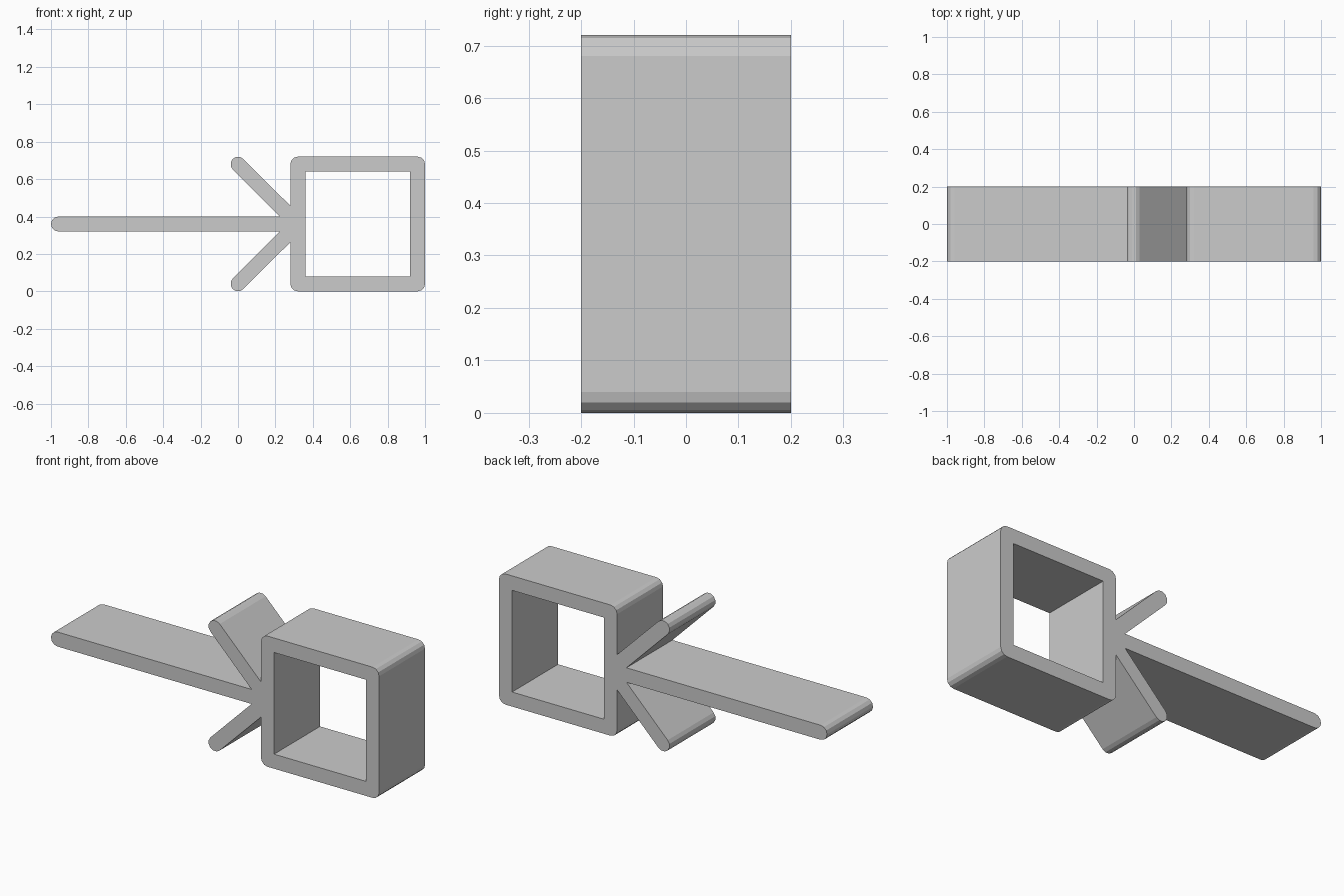
import bpy
import bmesh
from math import cos, sin, radians

old = bpy.data.objects.get("Cube")
if old:
    bpy.data.objects.remove(old, do_unlink=True)

R = 0.04          # half of the wall thickness, also the rounding radius
MID = 0.36        # height of the symmetry line
DEPTH = 0.4


def arc(cx, cz, start, end):
    """Rounded end or corner in 30 degree steps, running clockwise."""
    n = round((start - end) / 30)
    angles = [radians(start + (end - start) * i / n) for i in range(n + 1)]
    return [(cx + R * cos(a), cz + R * sin(a)) for a in angles]


# Upper half of the outline: long arm, slanted fin, square frame
upper = arc(-0.96, MID, 180, 90)
upper += [(0.223, MID + R)]
upper += arc(0, 0.68, 225, 45)
upper += [(0.28, 0.457)]
upper += arc(0.32, 0.68, 180, 90)
upper += arc(0.96, 0.68, 90, 0)

# Lower half mirrors the upper one; the arm tip is shared
lower = [(x, 2 * MID - z) for x, z in reversed(upper[1:])]
window = [(0.36, 0.08), (0.92, 0.08), (0.92, 0.64), (0.36, 0.64)]

# Fill the outline around the window and extrude it through the depth
bm = bmesh.new()
edges = []
for loop in (upper + lower, window):
    verts = [bm.verts.new((x, -DEPTH / 2, z)) for x, z in loop]
    edges += [bm.edges.new((v, verts[i - 1])) for i, v in enumerate(verts)]
bmesh.ops.triangle_fill(bm, edges=edges, use_beauty=True, normal=(0, -1, 0))
result = bmesh.ops.extrude_face_region(bm, geom=bm.faces[:], use_keep_orig=True)
moved = [g for g in result["geom"] if isinstance(g, bmesh.types.BMVert)]
bmesh.ops.translate(bm, verts=moved, vec=(0, DEPTH, 0))
bmesh.ops.recalc_face_normals(bm, faces=bm.faces[:])

mesh = bpy.data.meshes.new("frame_with_arm_and_fins")
bm.to_mesh(mesh)
bm.free()
body = bpy.data.objects.new("frame_with_arm_and_fins", mesh)
bpy.context.collection.objects.link(body)

# Plain grey
grey = bpy.data.materials.new("light_grey")
grey.use_nodes = True
colour = (0.6, 0.6, 0.6, 1)
grey.diffuse_color = colour
grey.node_tree.nodes["Principled BSDF"].inputs["Base Color"].default_value = colour
mesh.materials.append(grey)
